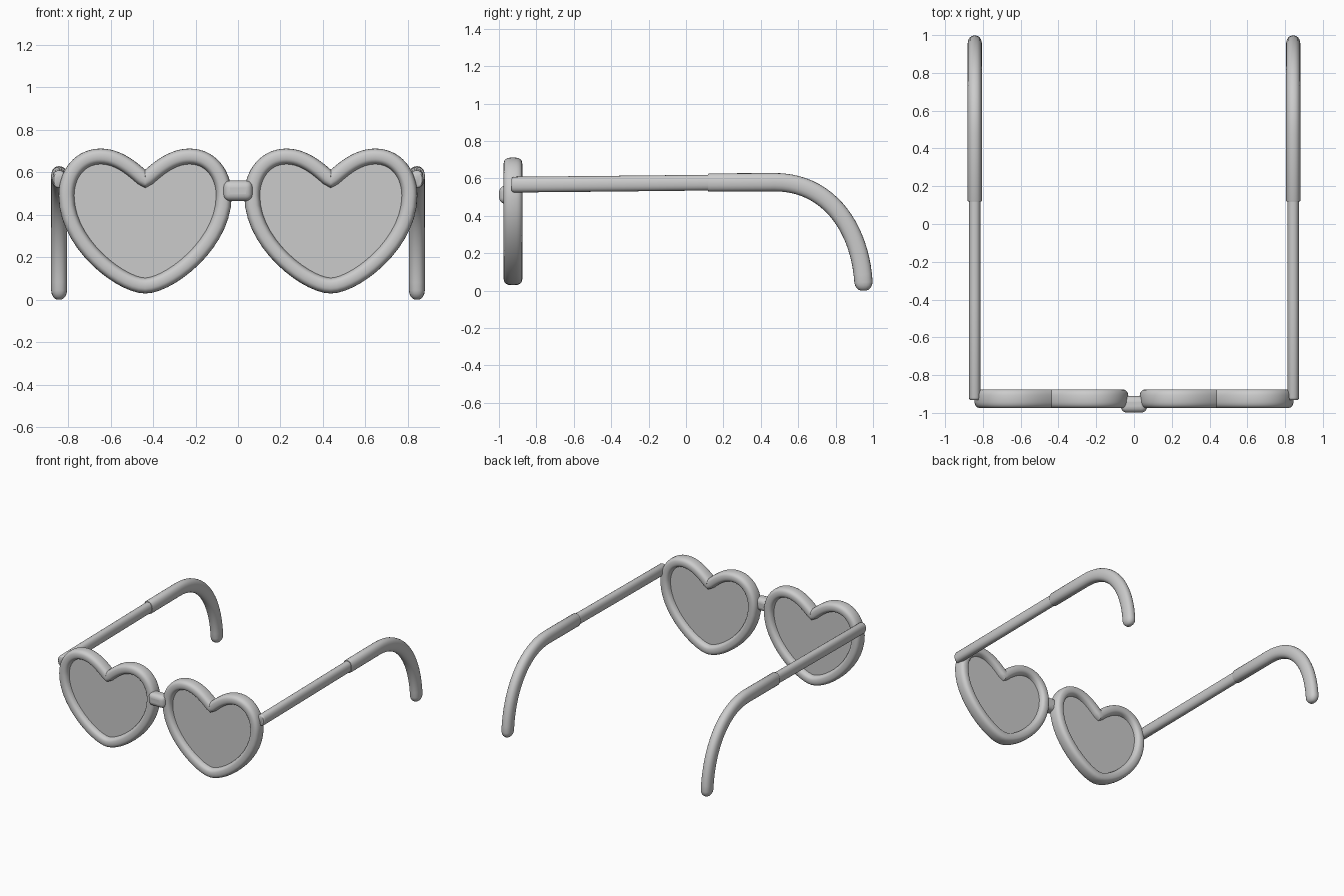
import bpy, bmesh, math
from mathutils import Vector
from mathutils.geometry import interpolate_bezier

if "Cube" in bpy.data.objects:
    bpy.data.objects.remove(bpy.data.objects["Cube"])


def finish(name, bm, mirror=True):
    bmesh.ops.recalc_face_normals(bm, faces=bm.faces)
    me = bpy.data.meshes.new(name)
    bm.to_mesh(me)
    bm.free()
    ob = bpy.data.objects.new(name, me)
    bpy.context.collection.objects.link(ob)
    if mirror:
        ob.modifiers.new("mirror", 'MIRROR').use_mirror_merge = False
    bpy.ops.object.select_all(action='DESELECT')
    ob.select_set(True)
    bpy.context.view_layer.objects.active = ob
    bpy.ops.object.shade_smooth_by_angle(angle=math.radians(40))
    return ob


def section(ru, rv, power, n=20):
    """Superellipse cross-section."""
    out = []
    for i in range(n):
        a = 2 * math.pi * i / n
        c, s = math.cos(a), math.sin(a)
        out.append((ru * math.copysign(abs(c) ** (2 / power), c),
                    rv * math.copysign(abs(s) ** (2 / power), s)))
    return out


def sweep(name, path, sec, axis, closed=False, scales=None):
    """Sweep a section along a planar path; axis is the plane normal."""
    bm = bmesh.new()
    axis, n, rings = Vector(axis), len(path), []
    for i, p in enumerate(path):
        a = path[i - 1] if closed or i > 0 else p
        b = path[(i + 1) % n] if closed or i < n - 1 else p
        t = ((p - a).normalized() + (b - p).normalized()).normalized()
        side, k = t.cross(axis), scales[i] if scales else 1
        rings.append([bm.verts.new(p + side * u * k + axis * v * k) for u, v in sec])
    m = len(sec)
    for i in range(n if closed else n - 1):
        r, q = rings[i], rings[(i + 1) % n]
        for j in range(m):
            bm.faces.new((r[j], r[(j + 1) % m], q[(j + 1) % m], q[j]))
    if not closed:
        bm.faces.new(rings[0])
        bm.faces.new(rings[-1])
    return finish(name, bm)


def bezier(knots, steps):
    """Chain of cubic segments: point, handle, handle, point, ..."""
    pts = []
    for i in range(0, len(knots) - 1, 3):
        pts += interpolate_bezier(*knots[i:i + 4], steps)[:-1]
    return pts + [knots[-1]]


# Heart centreline
CX, CY = 0.4375, -0.925
half = bezier([Vector((x, 0, z)) for x, z in (
    (0, .563), (.05, .607), (.12, .675), (.21, .675), (.305, .675), (.371, .595),
    (.371, .49), (.371, .26), (.11, .066), (0, .066))], 15)
heart = half + [Vector((-p.x, 0, p.z)) for p in half[-2:0:-1]]
heart = [p + Vector((CX, CY, 0)) for p in heart]

# Heart rims
sweep("heart_rim", heart, section(.037, .05, 2.7, 24), (0, 1, 0), closed=True)

# Lenses, set into the rims
bm = bmesh.new()
face = bm.faces.new([bm.verts.new(p - Vector((0, .01, 0))) for p in heart])
ext = bmesh.ops.extrude_face_region(bm, geom=[face])
bmesh.ops.translate(bm, vec=(0, .02, 0),
                    verts=[v for v in ext["geom"] if isinstance(v, bmesh.types.BMVert)])
if not face.is_valid or len(bm.faces) < len(heart) + 2:
    bm.faces.new([v for v in bm.verts if v.co.y < CY])
finish("lens", bm)

# Nose bridge
bm = bmesh.new()
bmesh.ops.create_cube(bm, size=1)
for v in bm.verts:
    v.co = Vector((v.co.x * .138, v.co.y * .088 - .955, v.co.z * .096 + .513))
bridge = finish("nose_bridge", bm, mirror=False)
bev = bridge.modifiers.new("round", 'BEVEL')
bev.width, bev.segments = .032, 5

# Temple arms
TX = .843
arm = [Vector((TX, y, z)) for y, z in
       ((-.932, .567), (-.928, .567), (-.918, .567), (-.4, .572), (.15, .578))]
sweep("temple_arm", arm, section(.042, .031, 2.3), (1, 0, 0), scales=[.8, .92, 1, 1, 1])

# Ear tips, curving down to a rounded end
bend = bezier([Vector((TX, y, z)) for y, z in (
    (.475, .58), (.76, .58), (.93, .34), (.949, .045))], 22)
tip = ([Vector((TX, .118, .578)), Vector((TX, .124, .578))] + bend
       + [Vector((TX, .949, z)) for z in (.028, .014, .004, 0)])
sweep("ear_tip", tip, section(.049, .038, 2.3), (1, 0, 0),
      scales=[.94, 1] + [1] * len(bend) + [.92, .75, .5, .25])
